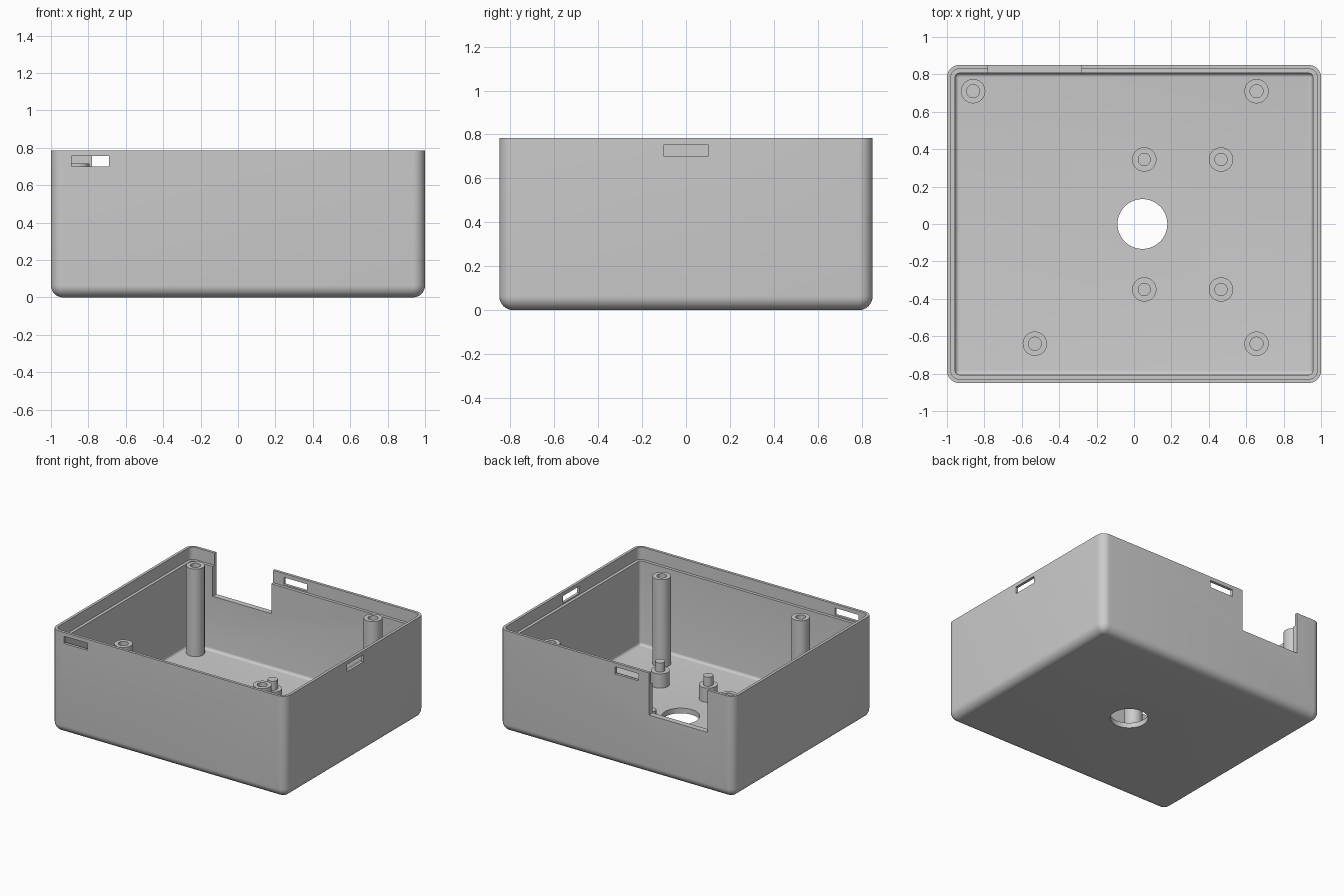
import bpy
import bmesh
from math import sin, cos, pi, radians

cube = bpy.data.objects.get("Cube")
if cube:
    bpy.data.objects.remove(cube, do_unlink=True)

HALF_X, HALF_Y, HEIGHT = 1.0, 0.85, 0.785
ROUND = 0.065          # outer corner and bottom edge radius
LIP, WALL = 0.021, 0.044
LEDGE_Z, FLOOR_Z = 0.69, 0.04
INNER_ROUND = 0.021

grey = bpy.data.materials.new("light grey plastic")
grey.use_nodes = True
grey.diffuse_color = (0.6, 0.6, 0.6, 1)
grey.node_tree.nodes["Principled BSDF"].inputs["Base Color"].default_value = (0.6, 0.6, 0.6, 1)


def make_object(name, bm):
    bmesh.ops.recalc_face_normals(bm, faces=bm.faces)
    mesh = bpy.data.meshes.new(name)
    bm.to_mesh(mesh)
    bm.free()
    mesh.materials.append(grey)
    obj = bpy.data.objects.new(name, mesh)
    bpy.context.collection.objects.link(obj)
    return obj


def bridge(bm, a, b):
    n = len(a)
    for i in range(n):
        j = (i + 1) % n
        bm.faces.new((a[i], a[j], b[j], b[i]))


def rounded_ring(bm, inset, z, steps=8):
    """Rounded rectangle of vertices, shrunk evenly from the outer wall."""
    r = max(ROUND - inset, 0.002)
    cx, cy = HALF_X - inset - r, HALF_Y - inset - r
    ring = []
    for k, (sx, sy) in enumerate(((1, 1), (-1, 1), (-1, -1), (1, -1))):
        for s in range(steps + 1):
            t = (k + s / steps) * pi / 2
            ring.append(bm.verts.new((sx * cx + r * cos(t), sy * cy + r * sin(t), z)))
    return ring


def lathe(name, x, y, profile, sides=40):
    """Turned post; the profile runs from the base to the central cap."""
    bm = bmesh.new()
    rings = []
    for r, z in profile:
        rings.append([bm.verts.new((x + r * cos(2 * pi * i / sides),
                                    y + r * sin(2 * pi * i / sides), z))
                      for i in range(sides)])
    for a, b in zip(rings, rings[1:]):
        bridge(bm, a, b)
    bm.faces.new(rings[0])
    bm.faces.new(rings[-1])
    return make_object(name, bm)


def box(name, low, high):
    bm = bmesh.new()
    bmesh.ops.create_cube(bm, size=1)
    for v in bm.verts:
        v.co = [(a + b) / 2 + c * (b - a) for a, b, c in zip(low, high, v.co)]
    return make_object(name, bm)


def activate(obj):
    bpy.ops.object.select_all(action='DESELECT')
    obj.select_set(True)
    bpy.context.view_layer.objects.active = obj


def cut(target, cutter):
    mod = target.modifiers.new("cut", 'BOOLEAN')
    mod.operation = 'DIFFERENCE'
    mod.solver = 'EXACT'
    mod.object = cutter
    activate(target)
    bpy.ops.object.modifier_apply(modifier=mod.name)
    bpy.data.objects.remove(cutter, do_unlink=True)


def smooth(obj):
    activate(obj)
    bpy.ops.object.shade_smooth_by_angle(angle=radians(30))


# Enclosure shell: outside fillet, lip, ledge, inside wall and floor fillet
section = []
for i in range(9):
    t = i / 8 * pi / 2
    section.append((ROUND * (1 - sin(t)), ROUND * (1 - cos(t))))
section += [(0, HEIGHT), (LIP, HEIGHT), (LIP, LEDGE_Z), (WALL, LEDGE_Z)]
for i in range(6):
    t = i / 5 * pi / 2
    section.append((WALL + INNER_ROUND * (1 - cos(t)),
                    FLOOR_Z + INNER_ROUND * (1 - sin(t))))
bm = bmesh.new()
rings = [rounded_ring(bm, inset, z) for inset, z in section]
for a, b in zip(rings, rings[1:]):
    bridge(bm, a, b)
bm.faces.new(rings[0])
bm.faces.new(rings[-1])
shell = make_object("enclosure_shell", bm)

# Cable notch in the back wall
cut(shell, box("notch_cutter", (-0.78, 0.75, 0.46), (-0.28, 0.95, 0.9)))

# Snap slots through the lip: front, back and left side
SLOT_LOW, SLOT_HIGH = 0.70, 0.755
cut(shell, box("front_slot_cutter", (-0.89, -0.9, SLOT_LOW), (-0.69, -0.8, SLOT_HIGH)))
cut(shell, box("back_slot_cutter", (-0.19, 0.8, SLOT_LOW), (0.01, 0.9, SLOT_HIGH)))
cut(shell, box("side_slot_cutter", (0.95, -0.1, SLOT_LOW), (1.05, 0.1, SLOT_HIGH)))

# Round opening in the floor
cut(shell, lathe("floor_hole_cutter", 0.045, 0.0, [(0.133, -0.1), (0.133, 0.1)], 64))
smooth(shell)

# Tall screw posts with blind holes
POST, HOLE = 0.065, 0.035
BASE = FLOOR_Z - 0.01
for name, x, y in (("back_right", -0.86, 0.71), ("back_left", 0.655, 0.71),
                   ("front_right", -0.53, -0.64), ("front_left", 0.655, -0.64)):
    smooth(lathe(name + "_screw_post", x, y,
                 [(POST, BASE), (POST, 0.715), (HOLE, 0.715), (HOLE, 0.4)]))

# Short board supports with locating pins
for x, side in ((0.055, "right"), (0.465, "left")):
    for y, end in ((0.345, "back"), (-0.35, "front")):
        smooth(lathe(end + "_" + side + "_pin_support", x, y,
                     [(POST, BASE), (POST, 0.15), (HOLE, 0.15), (HOLE, 0.22)]))
